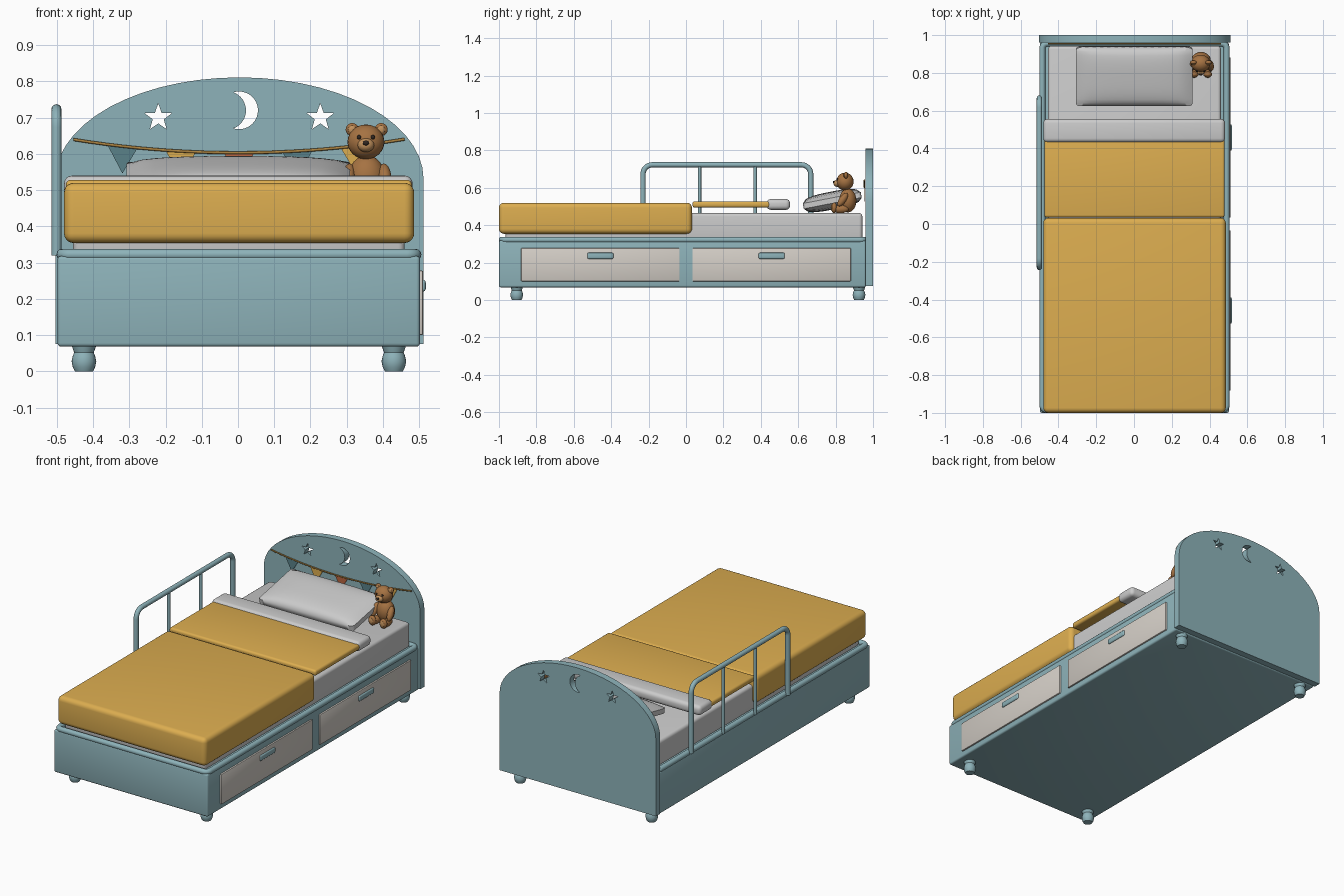
import bpy, bmesh
from math import sin, cos, pi, radians, sqrt

if "Cube" in bpy.data.objects:
    bpy.data.objects.remove(bpy.data.objects["Cube"])


def material(name, rgb):
    m = bpy.data.materials.new(name)
    m.diffuse_color = (*rgb, 1)
    m.use_nodes = True
    m.node_tree.nodes["Principled BSDF"].inputs["Base Color"].default_value = m.diffuse_color
    return m


TEAL = material("teal", (0.27, 0.45, 0.49))
MUSTARD = material("mustard", (0.72, 0.42, 0.08))
CREAM = material("cream", (0.66, 0.62, 0.57))
BROWN = material("brown", (0.38, 0.17, 0.055))
TAN = material("tan", (0.55, 0.29, 0.11))
DARK = material("dark", (0.03, 0.02, 0.015))
RUST = material("rust", (0.48, 0.13, 0.05))
DEEP_TEAL = material("deep_teal", (0.10, 0.22, 0.25))
GOLD = material("string_gold", (0.40, 0.22, 0.05))


def finish(ob, mat=None, angle=40):
    if mat:
        ob.data.materials.clear()
        ob.data.materials.append(mat)
    bpy.ops.object.select_all(action='DESELECT')
    ob.select_set(True)
    bpy.context.view_layer.objects.active = ob
    if ob.type == 'CURVE':
        bpy.ops.object.convert(target='MESH')
    bpy.ops.object.shade_smooth_by_angle(angle=radians(angle))
    return bpy.context.object


def from_bmesh(name, bm, mat=None, angle=40):
    me = bpy.data.meshes.new(name)
    bmesh.ops.recalc_face_normals(bm, faces=bm.faces)
    bm.to_mesh(me)
    bm.free()
    ob = bpy.data.objects.new(name, me)
    bpy.context.collection.objects.link(ob)
    return finish(ob, mat, angle)


def box(name, x, y, z, bevel, mat=None, segs=4):
    bm = bmesh.new()
    bmesh.ops.create_cube(bm, size=1)
    for v in bm.verts:
        for i, (a, b) in enumerate((x, y, z)):
            v.co[i] = b if v.co[i] > 0 else a
    bmesh.ops.bevel(bm, geom=bm.edges[:], offset=bevel, segments=segs,
                    profile=0.5, affect='EDGES', clamp_overlap=True)
    return from_bmesh(name, bm, mat)


def ball(name, loc, size, mat, rot=(0, 0, 0), n=24):
    bm = bmesh.new()
    bmesh.ops.create_uvsphere(bm, u_segments=n, v_segments=n // 2, radius=1)
    ob = from_bmesh(name, bm, mat, 80)
    ob.location, ob.scale, ob.rotation_euler = loc, size, rot
    return ob


def tube(name, pts, radius, mat, closed=False):
    cu = bpy.data.curves.new(name, 'CURVE')
    cu.dimensions = '3D'
    cu.bevel_depth, cu.bevel_resolution, cu.use_fill_caps = radius, 4, True
    sp = cu.splines.new('POLY')
    sp.points.add(len(pts) - 1)
    for p, co in zip(sp.points, pts):
        p.co = (*co, 1)
    sp.use_cyclic_u = closed
    ob = bpy.data.objects.new(name, cu)
    bpy.context.collection.objects.link(ob)
    return finish(ob, mat)


def arc(cx, cy, rx, ry, a0, a1, n):
    return [(cx + rx * cos(radians(a0 + (a1 - a0) * i / n)),
             cy + ry * sin(radians(a0 + (a1 - a0) * i / n))) for i in range(n + 1)]


def plate(name, loops, y, half, mat):
    # filled outline in the xz plane; inner loops become holes
    cu = bpy.data.curves.new(name, 'CURVE')
    cu.dimensions, cu.fill_mode, cu.extrude = '2D', 'BOTH', half
    for loop in loops:
        sp = cu.splines.new('POLY')
        sp.points.add(len(loop) - 1)
        for p, (a, b) in zip(sp.points, loop):
            p.co = (a, b, 0, 1)
        sp.use_cyclic_u = True
    ob = bpy.data.objects.new(name, cu)
    bpy.context.collection.objects.link(ob)
    ob.location.y, ob.rotation_euler.x = y, pi / 2
    return finish(ob, mat, 30)


# arched headboard with star and moon cutouts
def star(cx, cz):
    return [(cx + (0.039, 0.016)[i % 2] * sin(i * pi / 5),
             cz + (0.039, 0.016)[i % 2] * cos(i * pi / 5)) for i in range(10)]


outline = [(-0.504, 0.075), (0.512, 0.075)] + arc(0.004, 0.53, 0.508, 0.281, 0, 180, 28)
moon = arc(0.003, 0.72, 0.052, 0.052, -108, 108, 24) + arc(-0.031, 0.72, 0.053, 0.053, 68, -68, 16)
plate("headboard", [outline, star(-0.22, 0.7), star(0.227, 0.7), moon], 0.98, 0.02, TEAL)

# bed base and rounded top rim
box("bed_base", (-0.498, 0.502), (-1, 0.962), (0.068, 0.318), 0.01, TEAL, 3)
rim = []
for cx, cy, a in ((0.465, 0.93, 0), (-0.46, 0.93, 90), (-0.46, -0.96, 180), (0.465, -0.96, 270)):
    rim += [(x, y, 0.322) for x, y in arc(cx, cy, 0.025, 0.025, a, a + 90, 5)]
tube("base_rim", rim, 0.016, TEAL, True)

# turned feet
profile = [(0, 0), (0.025, 0), (0.031, 0.012), (0.034, 0.028), (0.031, 0.042),
           (0.027, 0.052), (0.030, 0.06), (0.034, 0.072), (0, 0.072)]
for fx in (-0.425, 0.43):
    for fy in (-0.905, 0.925):
        bm = bmesh.new()
        vs = [bm.verts.new((r, 0, z)) for r, z in profile]
        es = [bm.edges.new(p) for p in zip(vs, vs[1:])]
        bmesh.ops.spin(bm, geom=vs + es, axis=(0, 0, 1), cent=(0, 0, 0),
                       angle=2 * pi, steps=24)
        bmesh.ops.remove_doubles(bm, verts=bm.verts[:], dist=1e-5)
        from_bmesh("foot", bm, TEAL).location = (fx, fy, 0)

# drawers with pill handles on the right side
for c in (-0.458, 0.458):
    box("drawer_front", (0.49, 0.511), (c - 0.424, c + 0.424), (0.1, 0.278), 0.005, CREAM, 2)
    box("drawer_handle", (0.5, 0.518), (c - 0.07, c + 0.07), (0.22, 0.253), 0.008, TEAL)

# bedding
box("mattress", (-0.455, 0.46), (-0.965, 0.943), (0.315, 0.465), 0.018)
box("blanket", (-0.48, 0.486), (-1, 0.032), (0.354, 0.52), 0.027, MUSTARD, 5)
box("blanket_upper", (-0.475, 0.48), (0.035, 0.45), (0.494, 0.528), 0.013, MUSTARD)
box("sheet_fold", (-0.48, 0.482), (0.432, 0.556), (0.482, 0.54), 0.022)

# soft pillow, tilted against the headboard
bm = bmesh.new()
bmesh.ops.create_cube(bm, size=2)
bmesh.ops.bevel(bm, geom=[e for e in bm.edges if abs(e.verts[0].co.z - e.verts[1].co.z) > 1],
                offset=0.08, segments=3, profile=0.5, affect='EDGES')
for ob_axis in range(2):
    for i in range(1, 16):
        no = [0, 0, 0]
        no[ob_axis] = 1
        co = [0, 0, 0]
        co[ob_axis] = -1 + i / 8
        bmesh.ops.bisect_plane(bm, geom=bm.verts[:] + bm.edges[:] + bm.faces[:],
                               plane_co=co, plane_no=no)
for v in bm.verts:
    u, w = v.co.x, v.co.y
    puff = 0.3 + 0.7 * sqrt(max(0, (1 - abs(u) ** 3) * (1 - abs(w) ** 3)))
    v.co = (u * 0.308, w * 0.158, v.co.z * 0.048 * puff)
pillow = from_bmesh("pillow", bm, None, 60)
pillow.location, pillow.rotation_euler.x = (0.001, 0.782, 0.532), radians(11)

# side guard rail
RX = -0.501
path = [(-0.23, 0.32)] + arc(-0.18, 0.673, 0.05, 0.05, 180, 90, 8)
path += arc(0.617, 0.673, 0.05, 0.05, 90, 0, 8) + [(0.667, 0.32)]
tube("guard_rail", [(RX, y, z) for y, z in path], 0.014, TEAL)
for y in (0.073, 0.37):
    tube("guard_rail_bar", [(RX, y, 0.32), (RX, y, 0.723)], 0.009, TEAL)


# bunting
def sag(x):
    return 0.603 + 0.037 * (x / 0.457) ** 2


tube("bunting_string", [(x, 0.954, sag(x)) for x in [0.003 + 0.0457 * i for i in range(-10, 11)]],
     0.004, GOLD)
for i, mat in zip(range(-2, 3), (DEEP_TEAL, MUSTARD, RUST, DEEP_TEAL, MUSTARD)):
    x = 0.003 + 0.161 * i
    plate("bunting_flag", [[(x - 0.042, sag(x - 0.042)), (x, sag(x) - 0.075),
                            (x + 0.042, sag(x + 0.042))]], 0.956, 0.002, mat)

# toy bear, sitting
BX = 0.355
ball("bear_body", (BX, 0.865, 0.532), (0.052, 0.046, 0.064), BROWN)
ball("bear_head", (BX - 0.002, 0.85, 0.633), (0.051, 0.046, 0.048), BROWN)
ball("bear_muzzle", (BX - 0.002, 0.809, 0.624), (0.023, 0.02, 0.019), TAN)
ball("bear_nose", (BX - 0.002, 0.791, 0.63), (0.009, 0.006, 0.007), DARK, n=16)
for s in (-1, 1):
    ball("bear_ear", (BX + s * 0.04, 0.855, 0.667), (0.018, 0.011, 0.018), BROWN)
    ball("bear_inner_ear", (BX + s * 0.04, 0.846, 0.667), (0.011, 0.005, 0.011), TAN, n=16)
    ball("bear_eye", (BX - 0.002 + s * 0.019, 0.809, 0.646), (0.006, 0.005, 0.006), DARK, n=16)
    ball("bear_arm", (BX + s * 0.05, 0.838, 0.537), (0.018, 0.019, 0.042), BROWN,
         (radians(-35), 0, s * 0.15))
    ball("bear_leg", (BX + s * 0.034, 0.825, 0.486), (0.022, 0.045, 0.022), BROWN)
    ball("bear_foot", (BX + s * 0.036, 0.792, 0.493), (0.023, 0.016, 0.028), BROWN)
    ball("bear_foot_pad", (BX + s * 0.036, 0.779, 0.494), (0.014, 0.005, 0.017), TAN, n=16)
